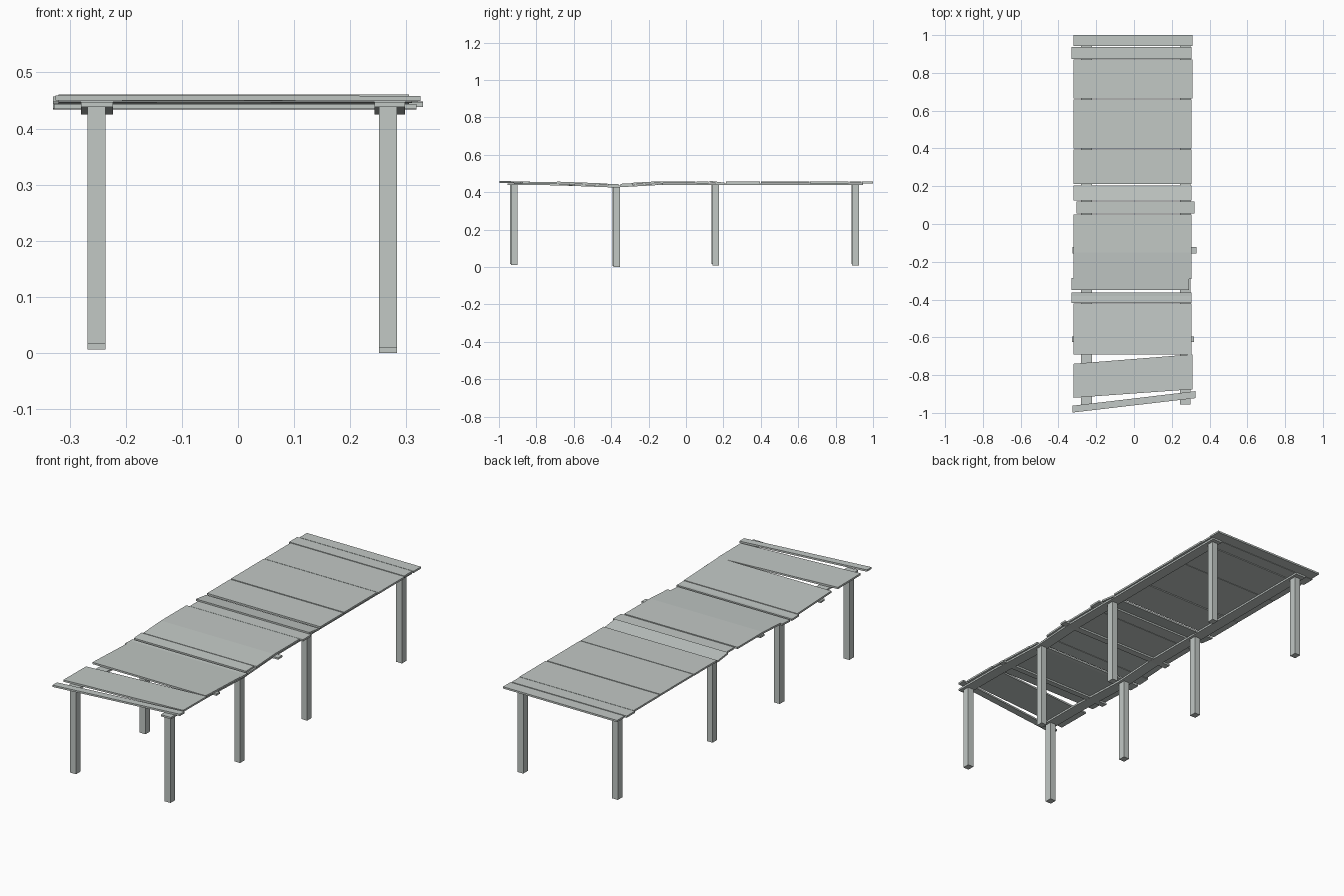
import bpy, bmesh

cube = bpy.data.objects.get("Cube")
if cube:
    bpy.data.objects.remove(cube, do_unlink=True)

# One weathered wood colour
wood = bpy.data.materials.new("weathered_grey_wood")
wood.use_nodes = True
colour = (0.54, 0.58, 0.56, 1)
wood.diffuse_color = colour
wood.node_tree.nodes["Principled BSDF"].inputs["Base Color"].default_value = colour

# Height of the deck surface along its length, with a sag in the middle
SAG = [(-1.0, 0.457), (-0.7, 0.455), (-0.38, 0.443), (-0.15, 0.456), (1.0, 0.456)]


def deck_z(y):
    for (y0, z0), (y1, z1) in zip(SAG, SAG[1:]):
        if y <= y1:
            return z0 + (z1 - z0) * (y - y0) / (y1 - y0)
    return SAG[-1][1]


def strip(name, x0, x1, left, right, thick, lift=0.0, tilt=0.0):
    """Board laid on the deck line; left/right are its y ranges at x0 and x1."""
    cuts = [0.0] + [(k - left[0]) / (left[1] - left[0]) for k, _ in SAG
                    if left[0] + 0.01 < k < left[1] - 0.01] + [1.0]
    bm = bmesh.new()
    rings = []
    for t in cuts:
        ring = []
        for x, (a, b), drop in ((x0, left, 0), (x1, right, 0),
                                (x1, right, thick), (x0, left, thick)):
            y = a + (b - a) * t
            z = deck_z(y) + lift + tilt * (0.5 - t) - drop
            ring.append(bm.verts.new((x, y, z)))
        rings.append(ring)
    for r, s in zip(rings, rings[1:]):
        for i in range(4):
            j = (i + 1) % 4
            bm.faces.new((r[i], r[j], s[j], s[i]))
    bm.faces.new(rings[0])
    bm.faces.new(rings[-1])
    return finish(name, bm)


def finish(name, bm):
    bmesh.ops.recalc_face_normals(bm, faces=bm.faces)
    mesh = bpy.data.meshes.new(name)
    bm.to_mesh(mesh)
    bm.free()
    mesh.materials.append(wood)
    obj = bpy.data.objects.new(name, mesh)
    bpy.context.collection.objects.link(obj)
    return obj


# Square deck planks: x range, y range, lift, tilt
PLANKS = [
    (-0.32, 0.305, -0.69, -0.42, 0.002, 0),
    (-0.33, 0.305, -0.418, -0.362, 0, 0),
    (-0.33, 0.29, -0.35, -0.287, 0, 0),
    (-0.32, 0.305, -0.29, 0.05, 0.002, 0),
    (-0.305, 0.32, 0.055, 0.12, 0, 0),
    (-0.32, 0.305, 0.125, 0.205, 0, 0.01),
    (-0.32, 0.305, 0.213, 0.395, 0, 0),
    (-0.32, 0.305, 0.4, 0.66, 0.001, 0),
    (-0.32, 0.31, 0.664, 0.87, 0, 0),
    (-0.33, 0.305, 0.874, 0.938, 0.001, 0),
    (-0.32, 0.31, 0.942, 1.0, 0, 0),
]
for i, (x0, x1, y0, y1, lift, tilt) in enumerate(PLANKS):
    strip(f"deck_plank_{i + 1}", x0, x1, (y0, y1), (y0, y1), 0.009, lift, tilt)

# Loose skewed planks at the front end
strip("skewed_wide_plank", -0.32, 0.31, (-0.92, -0.74), (-0.875, -0.69), 0.009)
strip("skewed_narrow_plank", -0.325, 0.325, (-0.998, -0.962), (-0.922, -0.885), 0.009, 0.002)

# Narrow cross battens poking out below the planks
strip("middle_batten", -0.325, 0.33, (-0.155, -0.122), (-0.155, -0.122), 0.009, -0.008)
strip("front_batten", -0.328, 0.318, (-0.625, -0.595), (-0.625, -0.595), 0.009, -0.008)

# Long flat rails under the planks
for side, x0, x1 in (("right", -0.28, -0.223), ("left", 0.243, 0.298)):
    strip(f"{side}_rail", x0, x1, (-0.955, 0.945), (-0.955, 0.945), 0.009, -0.009)

# Square posts in pairs
for side, x, shift, drop in (("right", -0.252, 0, 0), ("left", 0.267, 0.004, 0.006)):
    for i, (y, foot) in enumerate(((-0.922, 0.016), (-0.374, 0.006), (0.155, 0.015), (0.902, 0.015))):
        bm = bmesh.new()
        bmesh.ops.create_cube(bm, size=1)
        bottom, top = foot - drop, deck_z(y) - 0.012
        for v in bm.verts:
            v.co = (x + v.co.x * 0.032, y + shift + v.co.y * 0.036,
                    bottom + (v.co.z + 0.5) * (top - bottom))
        finish(f"{side}_post_{i + 1}", bm)
